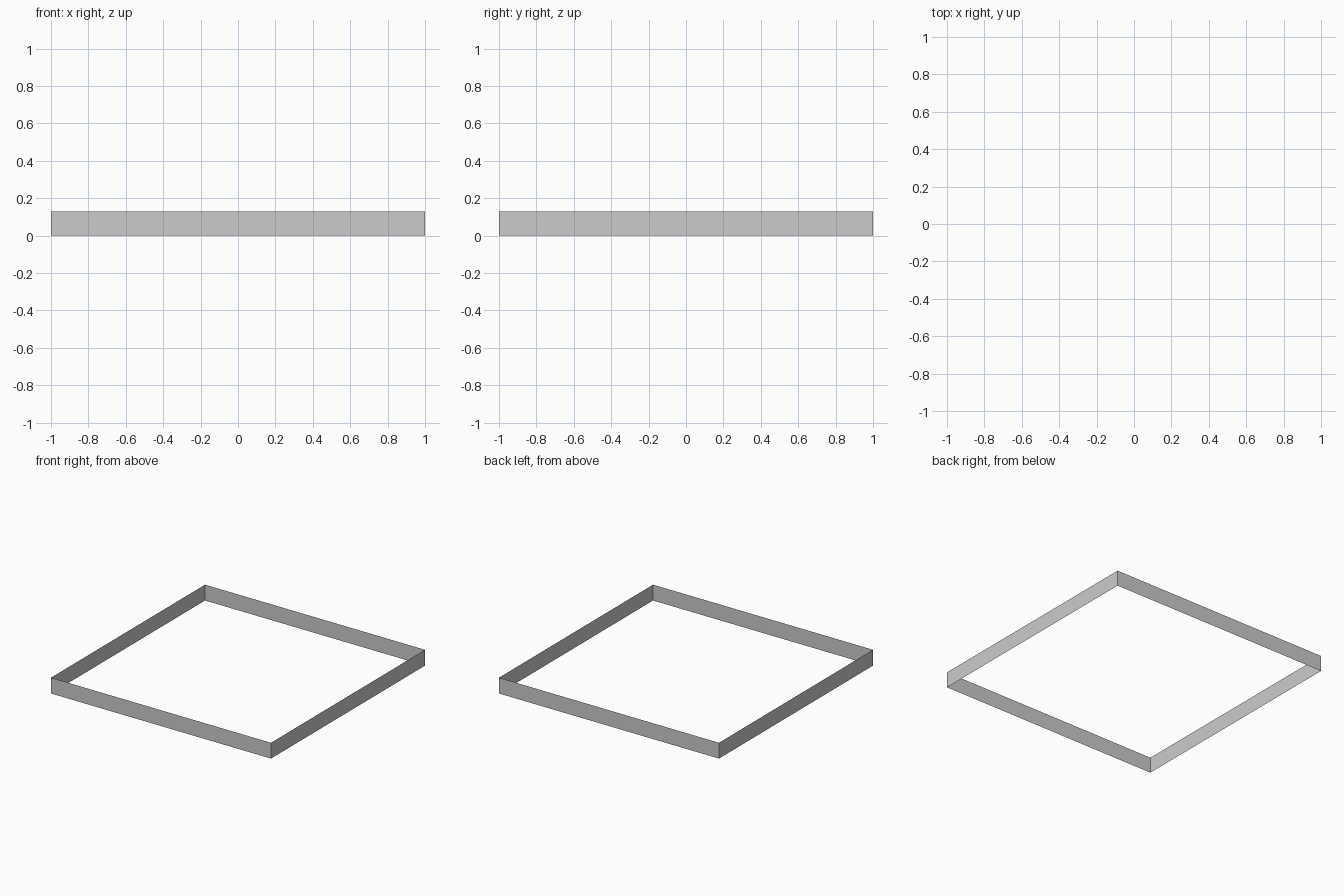
import bpy, bmesh

if "Cube" in bpy.data.objects:
    bpy.data.objects.remove(bpy.data.objects["Cube"])

HALF = 1.0
HEIGHT = 0.13

# Square outline, counter-clockwise so extruded walls face outward
bm = bmesh.new()
corners = [bm.verts.new((x * HALF, y * HALF, 0))
           for x, y in ((-1, -1), (1, -1), (1, 1), (-1, 1))]
edges = [bm.edges.new((corners[i], corners[(i + 1) % 4])) for i in range(4)]

# Pull the outline up into four paper-thin walls, open above and below
result = bmesh.ops.extrude_edge_only(bm, edges=edges)
top = [v for v in result["geom"] if isinstance(v, bmesh.types.BMVert)]
bmesh.ops.translate(bm, verts=top, vec=(0, 0, HEIGHT))

# Make every wall face outward
bm.normal_update()
for f in bm.faces:
    if f.normal.dot(f.calc_center_median()) < 0:
        f.normal_flip()

mesh = bpy.data.meshes.new("border_wall")
bm.to_mesh(mesh)
bm.free()
wall = bpy.data.objects.new("border_wall", mesh)
bpy.context.collection.objects.link(wall)
